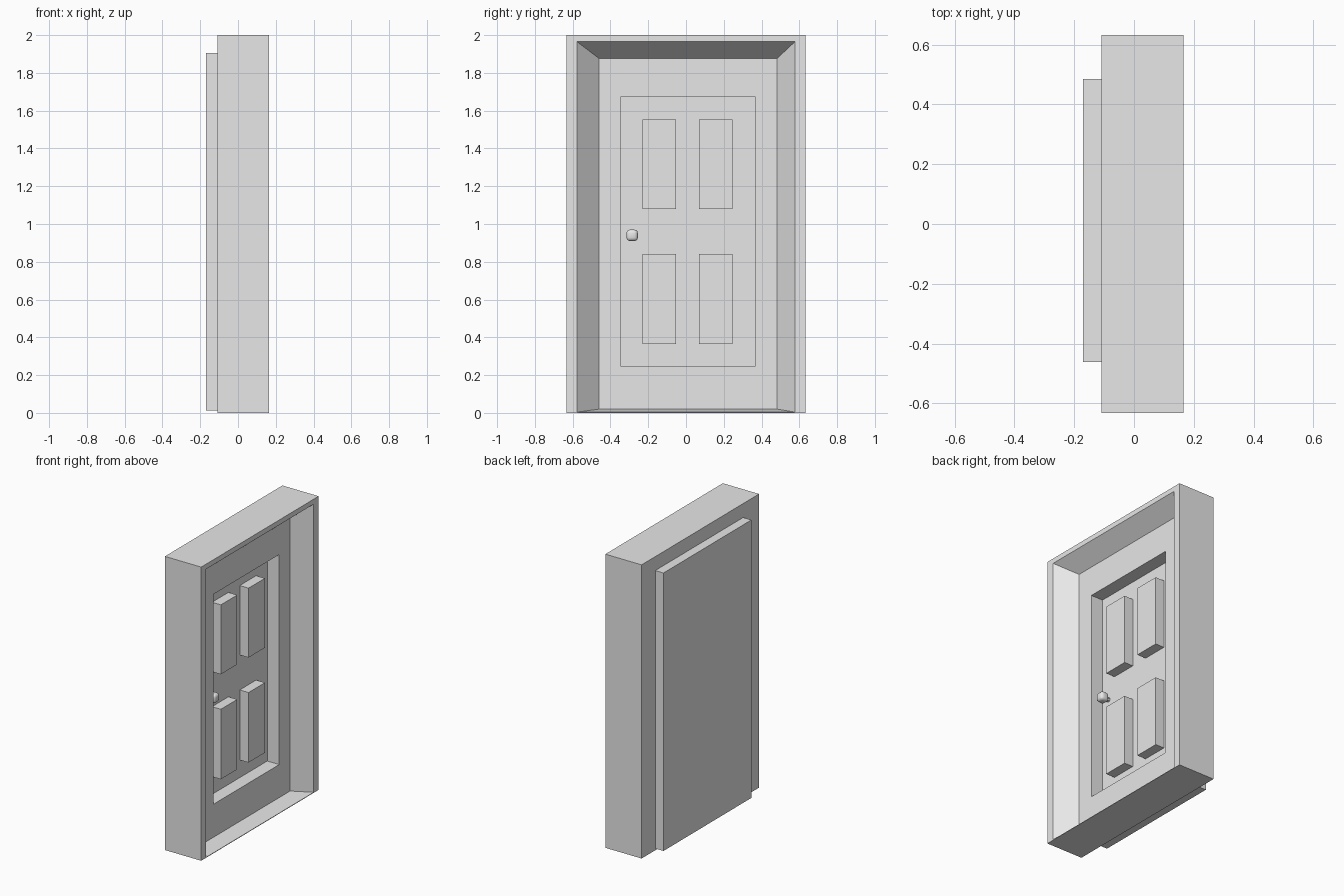
import bpy
import bmesh
from mathutils import Matrix

cube = bpy.data.objects.get("Cube")
if cube:
    bpy.data.objects.remove(cube, do_unlink=True)

# One plain grey for the whole model
grey = bpy.data.materials.new("light grey")
grey.use_nodes = True
colour = (0.8, 0.8, 0.8, 1)
grey.diffuse_color = colour
grey.node_tree.nodes["Principled BSDF"].inputs["Base Color"].default_value = colour


def finish(name, bm):
    bmesh.ops.recalc_face_normals(bm, faces=bm.faces)
    mesh = bpy.data.meshes.new(name)
    bm.to_mesh(mesh)
    bm.free()
    mesh.materials.append(grey)
    obj = bpy.data.objects.new(name, mesh)
    bpy.context.collection.objects.link(obj)
    return obj


def loft(name, sections, ring=False):
    """Join upright rectangles (x, y0, y1, z0, z1); close as a ring or with end caps."""
    bm = bmesh.new()
    loops = []
    for x, y0, y1, z0, z1 in sections:
        corners = ((y0, z0), (y1, z0), (y1, z1), (y0, z1))
        loops.append([bm.verts.new((x, y, z)) for y, z in corners])
    pairs = list(zip(loops, loops[1:]))
    if ring:
        pairs.append((loops[-1], loops[0]))
    else:
        bm.faces.new(loops[0])
        bm.faces.new(loops[-1])
    for a, b in pairs:
        for i in range(4):
            j = (i + 1) % 4
            bm.faces.new((a[i], a[j], b[j], b[i]))
    return finish(name, bm)


FRONT, BACK = 0.165, -0.108
DOOR_FRONT, DOOR_BACK = 0.055, -0.17
RECESS = -0.035

# Frame with a splayed opening
outer = (-0.632, 0.632, 0, 2)
opening = (-0.46, 0.482, 0.02, 1.876)
loft("door_frame", [
    (BACK, *outer),
    (FRONT, *outer),
    (FRONT, -0.578, 0.578, 0.004, 1.966),
    (DOOR_FRONT, *opening),
    (BACK, *opening),
], ring=True)

# Door leaf with a sunken field, standing proud of the frame at the back
leaf = (-0.461, 0.485, 0.012, 1.905)
field = (-0.343, 0.365, 0.245, 1.675)
loft("door_leaf", [
    (DOOR_BACK, *leaf),
    (DOOR_FRONT, *leaf),
    (DOOR_FRONT, *field),
    (RECESS, *field),
])

# Four raised panels
for row, z0, z1 in (("lower", 0.365, 0.842), ("upper", 1.08, 1.553)):
    for side, y0, y1 in (("front", -0.229, -0.053), ("back", 0.069, 0.245)):
        loft(f"{row}_{side}_panel", [
            (RECESS - 0.01, y0, y1, z0, z1),
            (0.031, y0, y1, z0, z1),
        ])

# Rounded knob on a short stem
KNOB_Y, KNOB_Z = -0.285, 0.94
bm = bmesh.new()
bmesh.ops.create_cube(bm, size=0.06)
bmesh.ops.bevel(bm, geom=bm.edges[:], offset=0.018, segments=3,
                profile=0.5, affect='EDGES')
bmesh.ops.translate(bm, verts=bm.verts, vec=(0.014, KNOB_Y, KNOB_Z))
knob = finish("knob", bm)
bpy.ops.object.select_all(action='DESELECT')
knob.select_set(True)
bpy.context.view_layer.objects.active = knob
bpy.ops.object.shade_smooth_by_angle()

bm = bmesh.new()
bmesh.ops.create_cone(bm, cap_ends=True, segments=8, radius1=0.015,
                      radius2=0.015, depth=0.05,
                      matrix=Matrix.Translation((-0.02, KNOB_Y, KNOB_Z))
                      @ Matrix.Rotation(1.5708, 4, 'Y'))
finish("knob_stem", bm)
